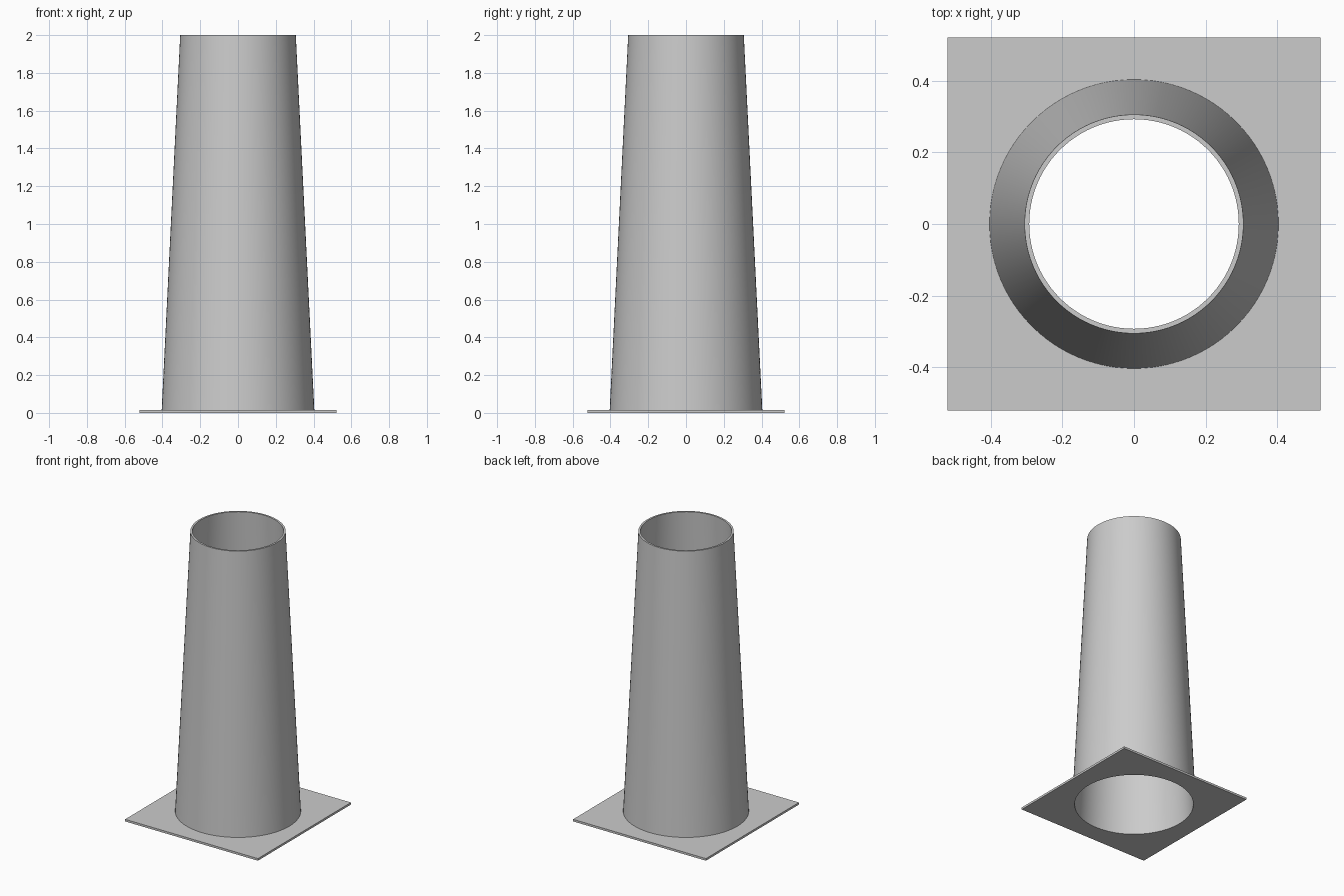
import bpy, bmesh, math

cube = bpy.data.objects.get("Cube")
if cube:
    bpy.data.objects.remove(cube, do_unlink=True)

SEGMENTS = 96
HEIGHT, PLATE_TOP = 2.0, 0.015
HALF_PLATE = 0.521
HOLE_RADIUS = 0.388

grey = bpy.data.materials.new("plain grey")
grey.use_nodes = True
colour = (0.6, 0.6, 0.6, 1)
grey.diffuse_color = colour
grey.node_tree.nodes["Principled BSDF"].inputs["Base Color"].default_value = colour


def ring(bm, radius, z, square=False):
    """A ring of points, round or pushed out to a square outline."""
    points = []
    for i in range(SEGMENTS):
        a = math.tau * i / SEGMENTS
        c, s = math.cos(a), math.sin(a)
        r = radius / max(abs(c), abs(s)) if square else radius
        points.append(bm.verts.new((r * c, r * s, z)))
    return points


def ring_solid(name, sections):
    """Join rings into a closed loop of walls."""
    bm = bmesh.new()
    rings = [ring(bm, *section) for section in sections]
    for lower, upper in zip(rings, rings[1:] + rings[:1]):
        for i in range(SEGMENTS):
            j = (i + 1) % SEGMENTS
            bm.faces.new((lower[i], lower[j], upper[j], upper[i]))
    bmesh.ops.recalc_face_normals(bm, faces=bm.faces)
    mesh = bpy.data.meshes.new(name)
    bm.to_mesh(mesh)
    bm.free()
    mesh.materials.append(grey)
    obj = bpy.data.objects.new(name, mesh)
    bpy.context.collection.objects.link(obj)
    bpy.ops.object.select_all(action="DESELECT")
    obj.select_set(True)
    bpy.context.view_layer.objects.active = obj
    bpy.ops.object.shade_smooth_by_angle(angle=math.radians(30))


# Square base plate with a round opening
ring_solid("base_plate", [
    (HOLE_RADIUS, 0),
    (HALF_PLATE, 0, True),
    (HALF_PLATE, PLATE_TOP, True),
    (HOLE_RADIUS, PLATE_TOP),
])

# Hollow tapered tube, open at both ends
ring_solid("tapered_tube", [
    (HOLE_RADIUS, PLATE_TOP),
    (0.404, PLATE_TOP),
    (0.306, HEIGHT),
    (0.293, HEIGHT),
])
